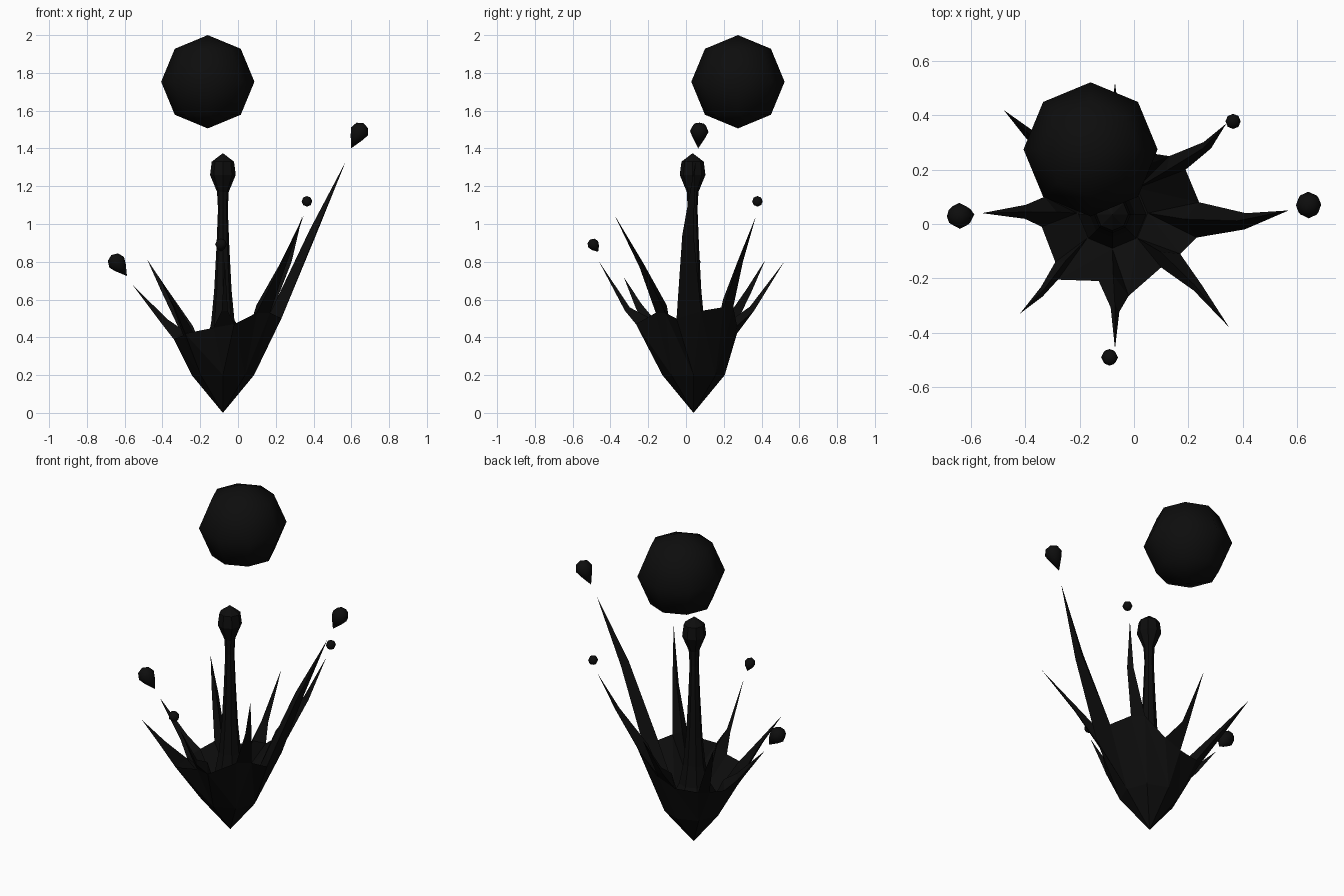
import bpy, bmesh, math
from mathutils import Vector, Matrix

if "Cube" in bpy.data.objects:
    bpy.data.objects.remove(bpy.data.objects["Cube"])

black = bpy.data.materials.new("ink_black")
black.diffuse_color = (0.004, 0.004, 0.004, 1)
black.use_nodes = True
black.node_tree.nodes["Principled BSDF"].inputs["Base Color"].default_value = black.diffuse_color
CX, CY = -0.08, 0.04  # axis of the splash


def finish(bm, name):
    bmesh.ops.recalc_face_normals(bm, faces=bm.faces[:])
    me = bpy.data.meshes.new(name)
    bm.to_mesh(me)
    bm.free()
    me.materials.append(black)
    ob = bpy.data.objects.new(name, me)
    bpy.context.collection.objects.link(ob)
    return ob


# Spikes, counter-clockwise: rim start, rim end, middle, half width, tip
SPIKES = [
    ((0.23, -0.05, 0.50), (0.24, 0.08, 0.54), (0.41, 0.01, 0.94), 0.030, (0.57, 0.05, 1.33)),
    ((0.19, 0.20, 0.56), (0.13, 0.25, 0.56), (0.27, 0.29, 0.80), 0.018, (0.34, 0.37, 1.04)),
    ((0.00, 0.27, 0.46), (-0.11, 0.27, 0.42), (-0.07, 0.36, 0.54), 0.022, (-0.07, 0.52, 0.80)),
    ((-0.25, 0.24, 0.42), (-0.30, 0.20, 0.42), (-0.39, 0.335, 0.64), 0.018, (-0.48, 0.42, 0.81)),
    ((-0.33, 0.10, 0.40), (-0.34, -0.01, 0.39), (-0.40, 0.045, 0.47), 0.026, (-0.56, 0.04, 0.68)),
    ((-0.29, -0.14, 0.41), (-0.28, -0.205, 0.42), (-0.34, -0.25, 0.56), 0.018, (-0.42, -0.33, 0.72)),
    ((-0.13, -0.21, 0.45), (-0.02, -0.265, 0.47), (-0.07, -0.315, 0.54), 0.018, (-0.07, -0.46, 0.80)),
    ((0.10, -0.16, 0.53), (0.17, -0.11, 0.53), (0.235, -0.235, 0.77), 0.018, (0.35, -0.38, 1.05)),
]

# Splash crown: pointed bowl, spikes and hollow inside
bm = bmesh.new()
apex = bm.verts.new((CX, CY, 0))
floor_mid = bm.verts.new((CX, CY, 0.27))
rows = []
for i, (a, b, m, w, tip) in enumerate(SPIKES):
    ang = i * math.pi / 4
    c, s = math.cos(ang), math.sin(ang)
    a, b, m, tip = map(Vector, (a, b, m, tip))
    side = (b - a)
    side.z = 0
    side.normalize()
    inward = Vector((CX, CY, m.z)) - m
    inward.normalize()
    pts = dict(
        low=(CX + 0.165 * c, CY + 0.165 * s, 0.2),
        floor=(CX + 0.13 * c, CY + 0.13 * s, 0.29),
        a=a, b=b, i=(a + b) / 2 + inward * 0.05 + Vector((0, 0, 0.04)),
        ma=m - side * w, mb=m + side * w,
        mi=m + inward * w + Vector((0, 0, w)), tip=tip)
    rows.append({k: bm.verts.new(p) for k, p in pts.items()})
for k, r in enumerate(rows):
    n = rows[(k + 1) % 8]
    for f in (
        (apex, r["low"], n["low"]),                          # point
        (r["low"], r["a"], r["b"]),                          # under spike
        (r["low"], r["b"], n["low"]), (n["low"], r["b"], n["a"]),
        (r["a"], r["b"], r["mb"], r["ma"]),                  # spike outside
        (r["b"], r["i"], r["mi"], r["mb"]),
        (r["i"], r["a"], r["ma"], r["mi"]),
        (r["ma"], r["mb"], r["tip"]),
        (r["mb"], r["mi"], r["tip"]), (r["mi"], r["ma"], r["tip"]),
        (r["floor"], r["i"], r["a"]), (r["floor"], r["b"], r["i"]),  # hollow
        (r["floor"], n["floor"], r["b"]), (n["floor"], n["a"], r["b"]),
        (floor_mid, n["floor"], r["floor"]),
    ):
        bm.faces.new(f)
finish(bm, "splash_crown")

# Central jet with bulb, lathed from a profile
bm = bmesh.new()
PROFILE = [(0.13, 0.28), (0.085, 0.36), (0.062, 0.48), (0.046, 0.65), (0.034, 0.88),
           (0.026, 1.08), (0.031, 1.17), (0.068, 1.26), (0.059, 1.33)]
rings = [[bm.verts.new((CX + r * math.cos(j * math.pi / 4),
                        CY - 0.005 + r * math.sin(j * math.pi / 4), z))
          for j in range(8)] for r, z in PROFILE]
for lo, hi in zip(rings, rings[1:]):
    for j in range(8):
        bm.faces.new((lo[j], lo[(j + 1) % 8], hi[(j + 1) % 8], hi[j]))
top = bm.verts.new((CX, CY - 0.005, 1.375))
for j in range(8):
    bm.faces.new((rings[-1][j], rings[-1][(j + 1) % 8], top))
bm.faces.new(rings[0])
finish(bm, "central_jet")


# Round blob, with its lower pole pulled out to a tip when one is given
def drop(name, centre, radius, tip=None):
    bm = bmesh.new()
    bmesh.ops.create_uvsphere(bm, u_segments=8, v_segments=4, radius=radius)
    if tip:
        d = Vector(tip) - Vector(centre)
        min(bm.verts, key=lambda v: v.co.z).co.z = -d.length
        rot = Vector((0, 0, -1)).rotation_difference(d.normalized())
        bmesh.ops.transform(bm, matrix=rot.to_matrix().to_4x4(), verts=bm.verts[:])
    bmesh.ops.translate(bm, vec=centre, verts=bm.verts[:])
    for f in bm.faces:
        f.smooth = True
    finish(bm, name)


drop("large_ball", (-0.16, 0.275, 1.753), 0.247)
drop("left_drop", (-0.642, 0.03, 0.797), 0.048, (-0.588, 0.035, 0.725))
drop("right_drop", (0.643, 0.07, 1.49), 0.049, (0.598, 0.065, 1.40))
drop("back_drop", (0.365, 0.378, 1.12), 0.028)
drop("front_drop", (-0.09, -0.491, 0.892), 0.031, (-0.09, -0.465, 0.853))
